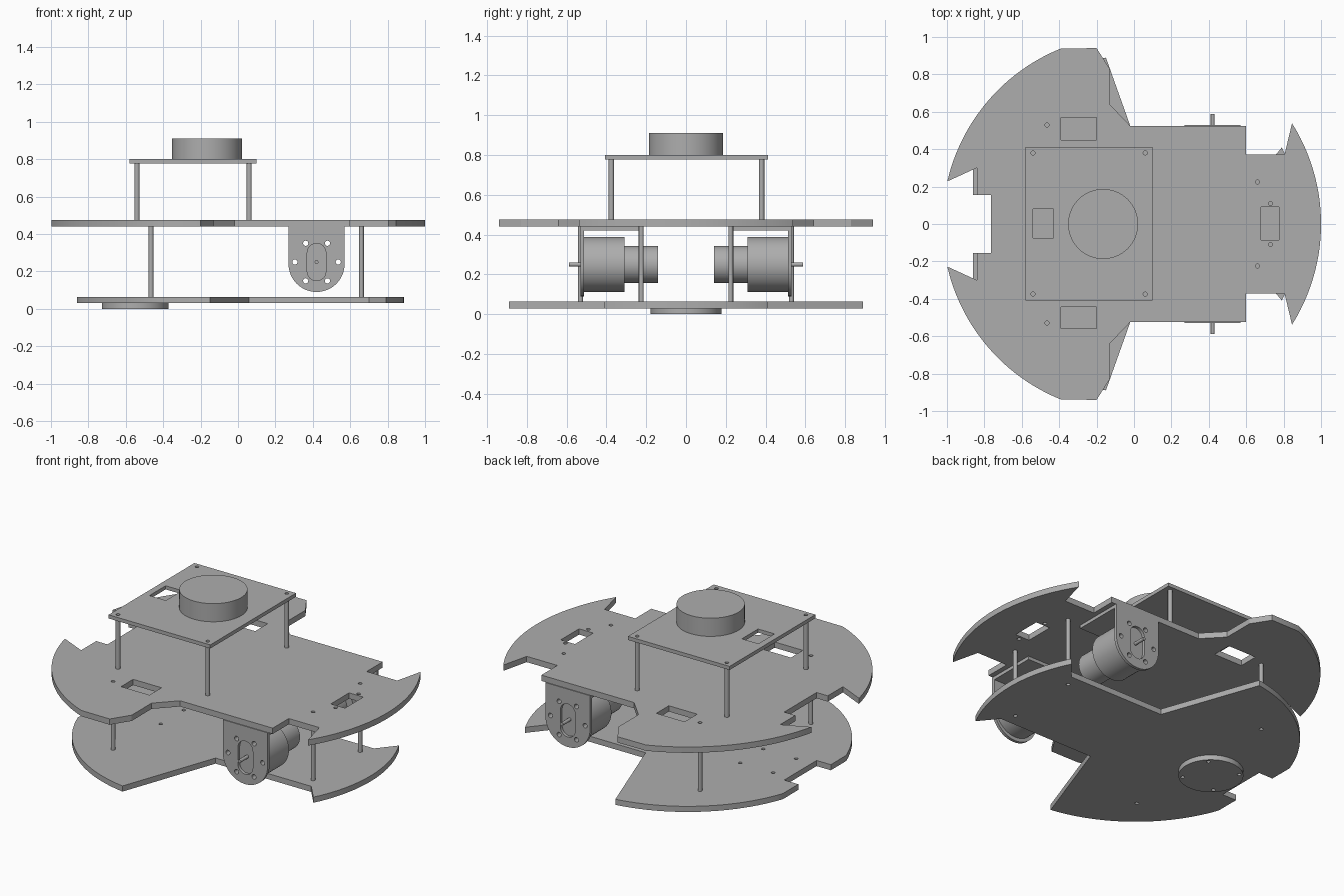
import bpy, bmesh, math
from mathutils import Matrix

cube = bpy.data.objects.get("Cube")
if cube:
    bpy.data.objects.remove(cube)

grey = bpy.data.materials.new("plain grey")
grey.use_nodes = True
grey.diffuse_color = (0.42, 0.42, 0.42, 1)
grey.node_tree.nodes["Principled BSDF"].inputs["Base Color"].default_value = grey.diffuse_color

CENTRE = -0.012          # x of the circle both deck arcs share
MOTOR_X, MOTOR_Z = 0.42, 0.25


def add_object(name, mesh):
    obj = bpy.data.objects.new(name, mesh)
    bpy.context.collection.objects.link(obj)
    mesh.materials.clear()
    mesh.materials.append(grey)
    bpy.ops.object.select_all(action='DESELECT')
    obj.select_set(True)
    bpy.context.view_layer.objects.active = obj
    bpy.ops.object.shade_smooth_by_angle(angle=math.radians(30))
    return obj


def circle(x, y, r, n=16):
    return [(x + r * math.cos(math.tau * i / n), y + r * math.sin(math.tau * i / n)) for i in range(n)]


def rect(x0, x1, y0, y1):
    return [(x0, y0), (x1, y0), (x1, y1), (x0, y1)]


def arc(r, x0, x1, n=24):
    a, b = (math.acos((x - CENTRE) / r) for x in (x0, x1))
    angles = [a + (b - a) * i / n for i in range(n + 1)]
    return [(CENTRE + r * math.cos(t), r * math.sin(t)) for t in angles]


def mirrored(half):
    return half + [(x, -y) for x, y in reversed(half) if y > 1e-4]


def both_sides(x, y, r):
    return [circle(x, s * y, r) for s in (-1, 1)]


def sheet(name, loops, low, high, upright=False):
    """Extrude an outline with holes; upright sheets lie in xz and span y."""
    curve = bpy.data.curves.new(name, 'CURVE')
    curve.dimensions = '2D'
    curve.fill_mode = 'BOTH'
    curve.extrude = (high - low) / 2
    for loop in loops:
        spline = curve.splines.new('POLY')
        spline.points.add(len(loop) - 1)
        for point, (x, y) in zip(spline.points, loop):
            point.co = (x, y, 0, 1)
        spline.use_cyclic_u = True
    temp = bpy.data.objects.new(name + " outline", curve)
    bpy.context.collection.objects.link(temp)
    graph = bpy.context.evaluated_depsgraph_get()
    mesh = bpy.data.meshes.new_from_object(temp.evaluated_get(graph))
    bpy.data.objects.remove(temp)
    middle = (low + high) / 2
    if upright:
        place = Matrix.Translation((0, middle, 0)) @ Matrix.Rotation(math.pi / 2, 4, 'X')
    else:
        place = Matrix.Translation((0, 0, middle))
    mesh.transform(place)
    bm = bmesh.new()
    bm.from_mesh(mesh)
    bmesh.ops.remove_doubles(bm, verts=bm.verts, dist=1e-5)
    bmesh.ops.recalc_face_normals(bm, faces=bm.faces)
    bm.to_mesh(mesh)
    bm.free()
    return add_object(name, mesh)


# Lower deck, with a rear notch and a narrow waist for the wheels
PIN = 0.011
caster_holes = [circle(-0.55 + dx, dy, PIN) for dx in (-0.11, 0.11) for dy in (-0.11, 0.11)]
post_holes = both_sides(-0.465, 0.53, PIN) + both_sides(0.66, 0.225, PIN)
lower = [(-0.765, 0.155), (-0.86, 0.155)] + arc(0.9, -0.86, -0.15)
lower += [(0.06, 0.3), (0.7, 0.3)] + arc(0.9, 0.79, CENTRE + 0.9)
sheet("lower_deck", [mirrored(lower)] + caster_holes + post_holes, 0.03, 0.064)

# Upper deck, with cable openings
upper = [(-0.765, 0.155), (-0.84, 0.155), (-0.84, 0.3)] + arc(1.012, -0.998, -0.39)
upper += [(-0.2, 0.94), (-0.13, 0.83), (-0.13, 0.64), (-0.02, 0.525), (0.6, 0.525),
          (0.6, 0.372), (0.805, 0.372)] + arc(1.012, 0.845, CENTRE + 1.012)
openings = [rect(-0.39, -0.2, 0.45, 0.57), rect(-0.39, -0.2, -0.56, -0.445),
            rect(0.68, 0.775, -0.085, 0.09)] + both_sides(0.73, 0.11, PIN)
sheet("upper_deck", [mirrored(upper)] + openings + post_holes, 0.44, 0.475)

# Sensor shelf
shelf_posts = [(x, y) for x in (-0.54, 0.06) for y in (-0.375, 0.38)]
sheet("sensor_shelf", [rect(-0.58, 0.1, -0.408, 0.412), rect(-0.54, -0.43, -0.075, 0.08)]
      + [circle(x, y, PIN) for x, y in shelf_posts], 0.778, 0.8)

# Round sensor and ball caster base
sheet("round_sensor", [circle(-0.165, 0, 0.187, 64)], 0.8, 0.91)
sheet("caster_disc", [circle(-0.55, 0, 0.178, 64)] + caster_holes, 0, 0.03)

# Standoff posts
for i, (x, y) in enumerate(shelf_posts):
    sheet(f"shelf_post_{i + 1}", [circle(x, y, 0.0135)], 0.475, 0.778)
for x, y, where in ((-0.465, 0.53, "rear"), (0.66, 0.225, "front")):
    for side in (-1, 1):
        label = "left" if side > 0 else "right"
        sheet(f"{where}_{label}_deck_post", [circle(x, side * y, 0.0125)], 0.064, 0.44)

# Motor bracket outline: straight top, round bottom
round_end = [(MOTOR_X + 0.15 * math.cos(t), MOTOR_Z - 0.01 + 0.15 * math.sin(t))
             for t in (math.pi + math.pi * i / 24 for i in range(25))]
bracket = round_end + [(MOTOR_X + 0.15, 0.44), (MOTOR_X - 0.15, 0.44)]
slot = []
for i in range(26):
    t = math.pi * (i if i < 13 else i - 1) / 12
    rise = 0.05 if i < 13 else -0.05
    slot.append((MOTOR_X + 0.05 * math.cos(t), MOTOR_Z + rise + 0.05 * math.sin(t)))
screws = [circle(x, z, 0.014) for x, z in circle(MOTOR_X, MOTOR_Z, 0.116, 6)]

# Motors on both sides
for side in (-1, 1):
    label = "left" if side > 0 else "right"

    def span(a, b):
        return sorted((side * a, side * b))

    sheet(f"{label}_bracket_face", [bracket, slot] + screws, *span(0.512, 0.53), upright=True)
    flange = rect(MOTOR_X - 0.15, MOTOR_X + 0.15, *span(0.22, 0.515))
    sheet(f"{label}_bracket_flange", [flange], 0.42, 0.44)
    sheet(f"{label}_gearbox", [circle(MOTOR_X, MOTOR_Z, 0.138, 48)] + screws,
          *span(0.31, 0.512), upright=True)
    sheet(f"{label}_motor_can", [circle(MOTOR_X, MOTOR_Z, 0.093, 40)], *span(0.14, 0.31), upright=True)
    sheet(f"{label}_shaft", [circle(MOTOR_X, MOTOR_Z, 0.01)], *span(0.5, 0.587), upright=True)
